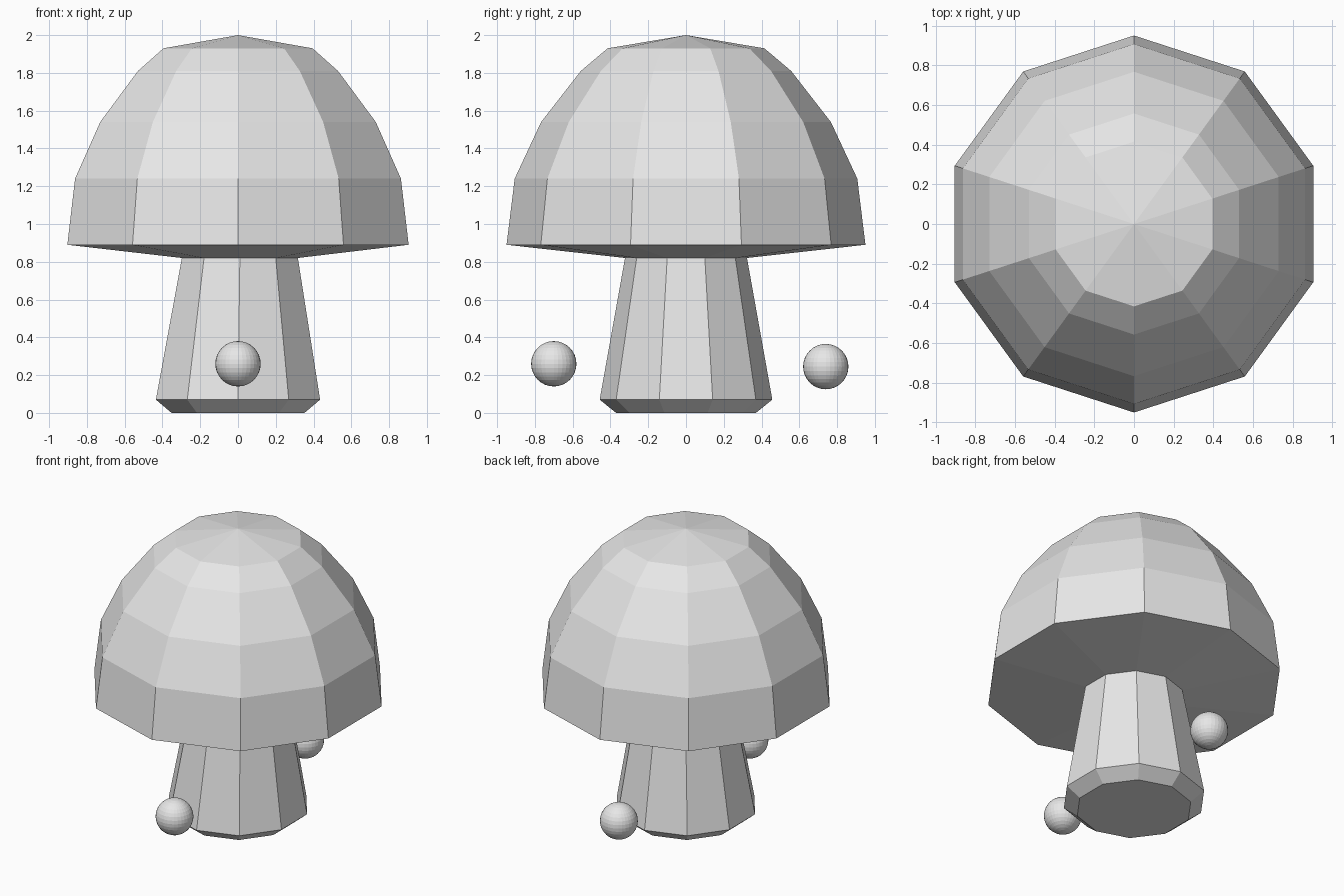
import bpy
import bmesh
import math

cube = bpy.data.objects.get("Cube")
if cube:
    bpy.data.objects.remove(cube, do_unlink=True)

grey = bpy.data.materials.new("plain_grey")
grey.use_nodes = True
grey.diffuse_color = (0.8, 0.8, 0.8, 1)
grey.node_tree.nodes["Principled BSDF"].inputs["Base Color"].default_value = (0.8, 0.8, 0.8, 1)

SIDES = 10


def finish(name, bm):
    bmesh.ops.recalc_face_normals(bm, faces=bm.faces)
    mesh = bpy.data.meshes.new(name)
    bm.to_mesh(mesh)
    bm.free()
    mesh.materials.append(grey)
    obj = bpy.data.objects.new(name, mesh)
    bpy.context.collection.objects.link(obj)
    return obj


def lathe(name, profile):
    """Ten-sided solid from (radius, height, x shift) rings; radius 0 makes a tip."""
    bm = bmesh.new()
    rings = []
    for r, z, shift in profile:
        count = SIDES if r else 1
        turns = [math.pi / 2 + i * math.tau / SIDES for i in range(count)]
        rings.append([bm.verts.new((shift + r * math.cos(a), r * math.sin(a), z)) for a in turns])
    for low, high in zip(rings, rings[1:]):
        for i in range(SIDES):
            j = (i + 1) % SIDES
            if len(high) == 1:
                bm.faces.new((low[i], low[j], high[0]))
            else:
                bm.faces.new((low[i], low[j], high[j], high[i]))
    for ring in (rings[0], rings[-1]):
        if len(ring) > 1:
            bm.faces.new(ring)
    return finish(name, bm)


# Stem with a chamfered foot
lathe("stem", [(0.37, 0, 0), (0.457, 0.07, 0), (0.322, 0.825, 0.01)])

# Domed cap with a shallow sloping underside
lathe("cap", [(0.322, 0.82, 0.01), (0.95, 0.89, 0), (0.907, 1.24, 0), (0.767, 1.54, 0),
              (0.557, 1.81, 0), (0.415, 1.93, 0), (0, 2, 0)])

# Small faceted balls in front of and behind the stem
for name, y, z in (("front_ball", -0.7, 0.26), ("back_ball", 0.74, 0.245)):
    bm = bmesh.new()
    bmesh.ops.create_uvsphere(bm, u_segments=32, v_segments=16, radius=0.12)
    bmesh.ops.translate(bm, vec=(0, y, z), verts=bm.verts)
    finish(name, bm)
